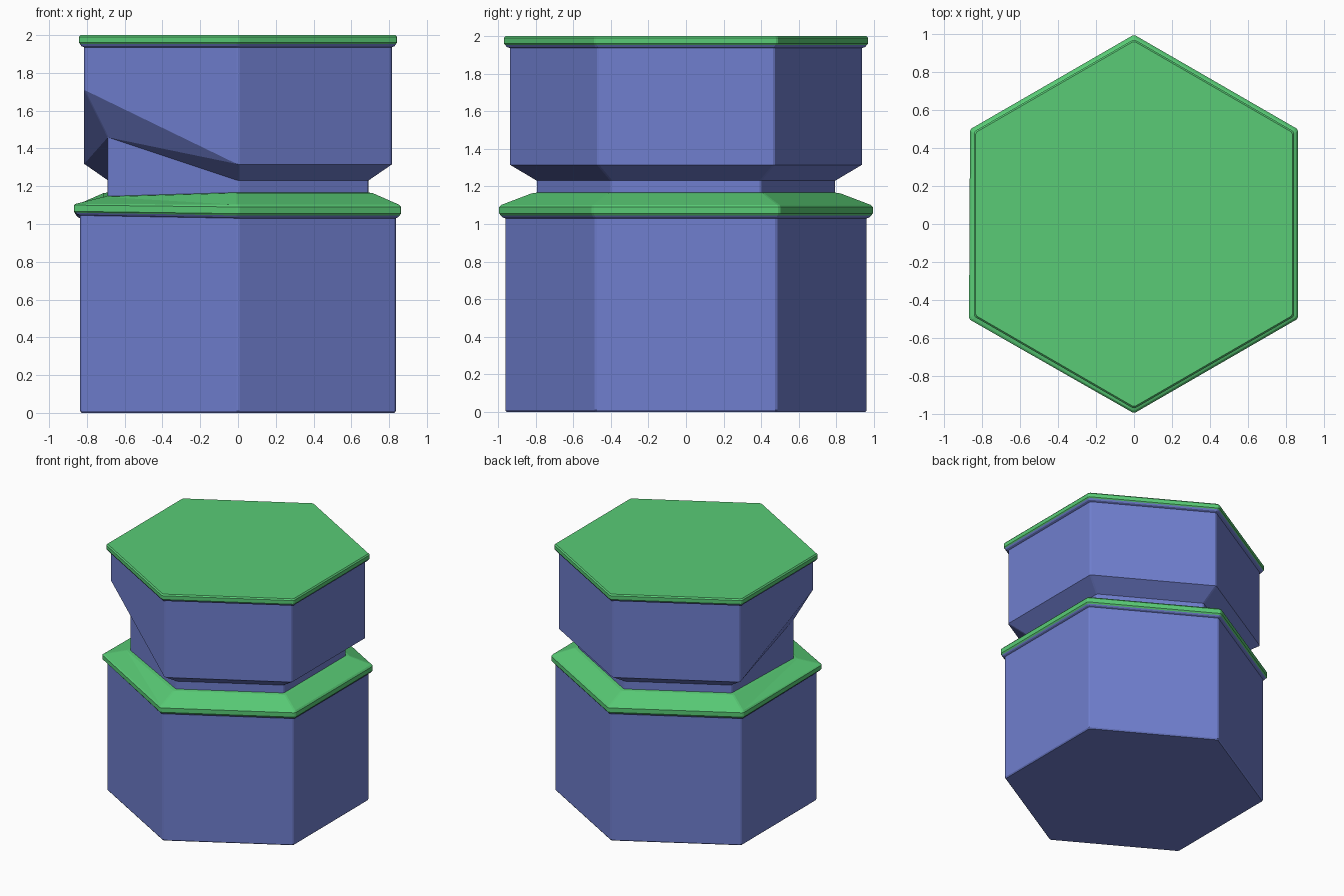
import bpy, bmesh
from math import radians
from mathutils import Vector, Matrix

if "Cube" in bpy.data.objects:
    bpy.data.objects.remove(bpy.data.objects["Cube"])

CUT = 0.008   # tiny flat that softens each vertical corner
RAISED = 3    # index of the front-left corner, which differs from the rest


def material(name, rgb):
    m = bpy.data.materials.new(name)
    m.diffuse_color = (*rgb, 1)
    m.use_nodes = True
    m.node_tree.nodes["Principled BSDF"].inputs["Base Color"].default_value = m.diffuse_color
    return m


def hex_ring(bm, radius, z, dz=0.0, dr=0.0):
    """Hexagon with nipped corners; dz / dr displace the front-left corner."""
    pts = []
    for i in range(6):
        special = i == RAISED
        r = radius + (dr if special else 0)
        p = Vector((r, 0, z + (dz if special else 0)))
        pts.append(Matrix.Rotation(radians(30 + 60 * i), 3, 'Z') @ p)
    verts = []
    for i, p in enumerate(pts):
        for q in (pts[i - 1], pts[(i + 1) % 6]):
            verts.append(bm.verts.new(p + (q - p).normalized() * CUT))
    return verts


def loft(name, profile, mat, close_bottom=False, close_top=False):
    bm = bmesh.new()
    rings = [hex_ring(bm, *row) for row in profile]
    for a, b in zip(rings, rings[1:]):
        for i in range(12):
            j = (i + 1) % 12
            bm.faces.new((a[i], a[j], b[j], b[i]))
    if close_bottom:
        bm.faces.new(rings[0][::-1])
    if close_top:
        bm.faces.new(rings[-1])
    quads = [f for f in bm.faces if len(f.verts) == 4]
    bmesh.ops.triangulate(bm, faces=quads, quad_method='SHORT_EDGE')
    me = bpy.data.meshes.new(name)
    bm.to_mesh(me)
    bm.free()
    me.materials.append(mat)
    ob = bpy.data.objects.new(name, me)
    bpy.context.collection.objects.link(ob)
    return ob


blue = material("blue_stone", (0.16, 0.21, 0.62))
green = material("green_turf", (0.10, 0.60, 0.18))

# Rows: radius, height, front-left corner lift, front-left corner push
lip_low = (0.988, 1.045, 0.015, 0.006)
lip_in = (0.797, 1.167, -0.02)
cap_low = (0.966, 1.953)

# Lower block with the underside of the ledge
loft("lower_block", [(0.957, 0), (0.965, 0.01), (0.965, 1.03, 0.015),
                     (0.98, 1.036, 0.015, 0.006), lip_low], blue, close_bottom=True)

# Sloping ledge around the neck
loft("ledge", [lip_low, (0.997, 1.055, 0.012, 0.006), (0.997, 1.09, 0.01, 0.006),
               (0.985, 1.102, 0.005, 0.006), (0.825, 1.163, -0.02), lip_in], green)

# Neck, flare (lifted at the front-left corner) and upper block
loft("upper_block", [lip_in, (0.797, 1.23, 0.23), (0.94, 1.315, 0.395),
                     (0.94, 1.935), (0.958, 1.942), cap_low], blue)

# Top cap
loft("top_cap", [cap_low, (0.973, 1.96), (0.973, 1.99), (0.963, 2.0)],
     green, close_top=True)
